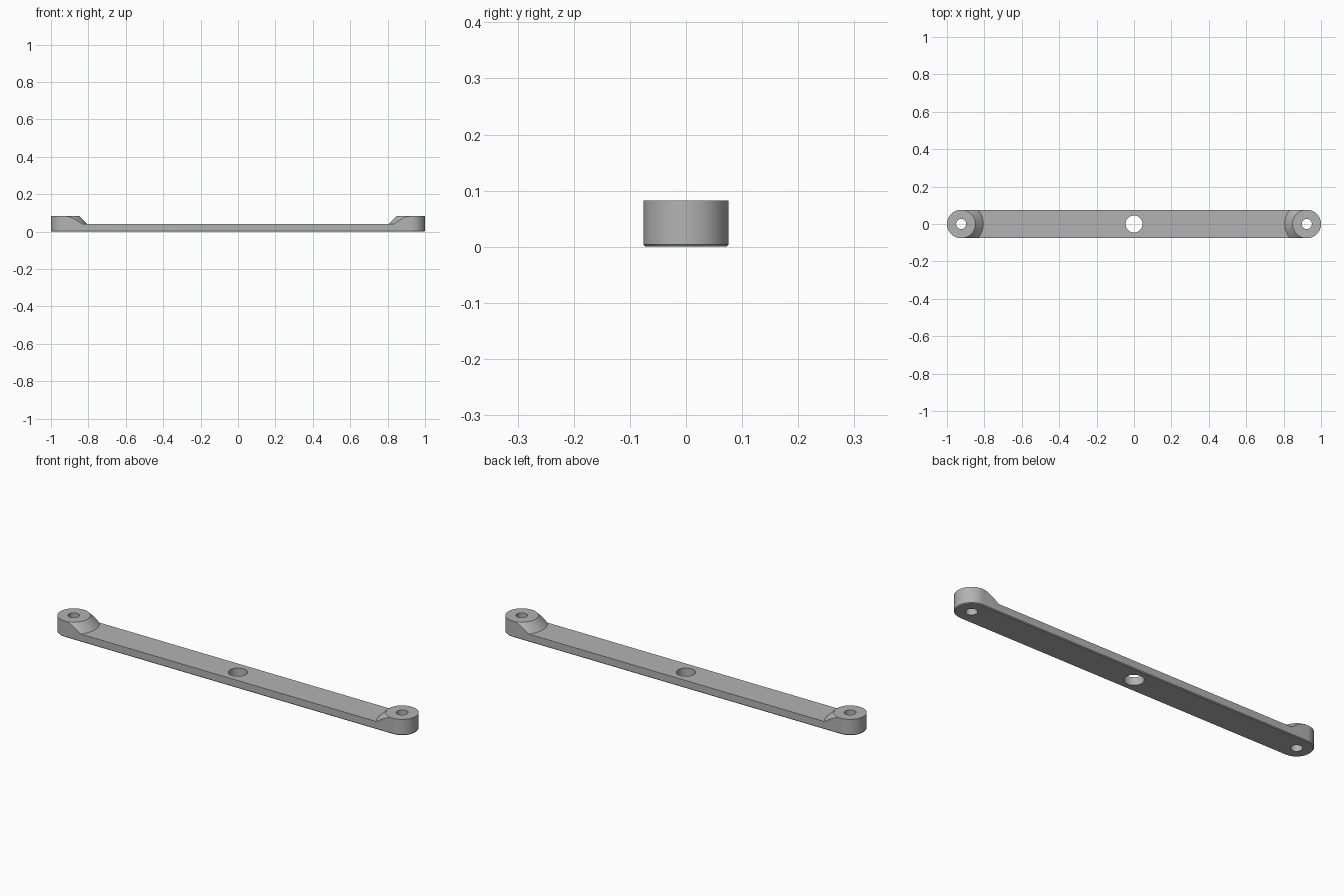
import bpy, bmesh, math
from mathutils import Matrix

cube = bpy.data.objects.get("Cube")
if cube:
    bpy.data.objects.remove(cube, do_unlink=True)

R, END, TOP, BAR = 0.076, 0.924, 0.082, 0.04
CHAMFER = 0.004

grey = bpy.data.materials.new("plain grey")
grey.use_nodes = True
colour = (0.45, 0.45, 0.45, 1)
grey.diffuse_color = colour
grey.node_tree.nodes["Principled BSDF"].inputs["Base Color"].default_value = colour


def make_object(name, bm):
    bmesh.ops.recalc_face_normals(bm, faces=bm.faces)
    mesh = bpy.data.meshes.new(name)
    bm.to_mesh(mesh)
    bm.free()
    mesh.materials.append(grey)
    obj = bpy.data.objects.new(name, mesh)
    bpy.context.collection.objects.link(obj)
    return obj


def cone(name, x, r_low, r_high, z_low, z_high, sides=64):
    bm = bmesh.new()
    place = Matrix.Translation((x, 0, (z_low + z_high) / 2))
    bmesh.ops.create_cone(bm, cap_ends=True, segments=sides, radius1=r_low,
                          radius2=r_high, depth=z_high - z_low, matrix=place)
    return make_object(name, bm)


def cut(target, tool):
    mod = target.modifiers.new("cut", "BOOLEAN")
    mod.operation, mod.solver, mod.object = "DIFFERENCE", "EXACT", tool
    bpy.context.view_layer.update()
    bpy.context.view_layer.objects.active = target
    bpy.ops.object.modifier_apply(modifier=mod.name)
    bpy.data.objects.remove(tool, do_unlink=True)


# Round-ended bar at full height, with a small chamfer under its rim
def outline(radius):
    points = []
    for side in (1, -1):
        for i in range(33):
            a = math.pi * (i / 32 - 0.5)
            points.append((side * (END + radius * math.cos(a)), side * radius * math.sin(a)))
    return points


bm = bmesh.new()
rings = [[bm.verts.new((x, y, z)) for x, y in outline(r)]
         for r, z in ((R - CHAMFER, 0), (R, CHAMFER), (R, TOP))]
for low, high in zip(rings, rings[1:]):
    for i in range(len(low)):
        j = (i + 1) % len(low)
        bm.faces.new((low[i], low[j], high[j], high[i]))
bm.faces.new(rings[0])
bm.faces.new(rings[-1])
bar = make_object("mounting_bar", bm)

# Middle recess, leaving a sloped conical flare at each raised end
bm = bmesh.new()
bmesh.ops.create_cube(bm, size=1, matrix=Matrix.Translation((0, 0, BAR + 0.1))
                      @ Matrix.Diagonal((2 * END - 0.008, 0.4, 0.2, 1)))
recess = make_object("recess_cutter", bm)
for side in (-1, 1):
    cut(recess, cone("flare_cutter", side * END, R + 0.0823, R - 0.0097, 0, TOP + 0.01))
cut(bar, recess)

# Middle hole and two end screw holes
for x, radius in ((0, 0.045), (-END, 0.027), (END, 0.027)):
    cut(bar, cone("hole_cutter", x, radius, radius, -0.1, 0.2, 48))

# Smooth round sides, crisp edges
bpy.ops.object.select_all(action="DESELECT")
bar.select_set(True)
bpy.context.view_layer.objects.active = bar
bpy.ops.object.shade_smooth_by_angle(angle=math.radians(25))
